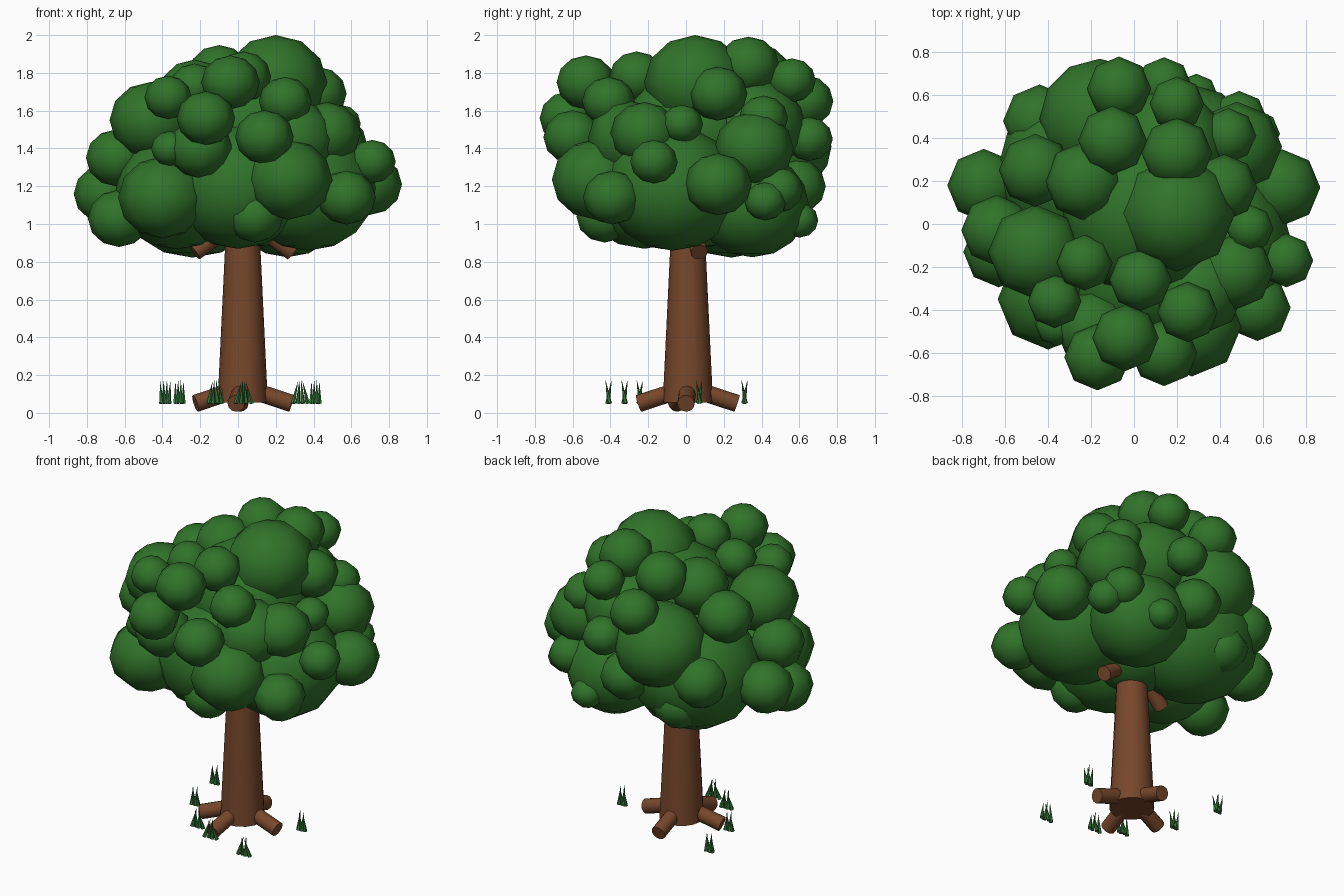
import bpy, math
from mathutils import Vector


def material(name, rgb):
    m = bpy.data.materials.new(name)
    m.diffuse_color = (*rgb, 1)
    return m


LEAF = material("leaf green", (0.03, 0.172, 0.023))
BARK = material("bark brown", (0.185, 0.063, 0.024))
GRASS = material("grass green", (0.036, 0.19, 0.042))


def finish(name, mat, smooth_angle):
    o = bpy.context.object
    o.name = name
    o.data.materials.append(mat)
    bpy.ops.object.shade_smooth_by_angle(angle=math.radians(smooth_angle))
    return o


def rod(name, a, b, r1, r2, mat, sides=12):
    a, b = Vector(a), Vector(b)
    d = b - a
    bpy.ops.mesh.primitive_cone_add(vertices=sides, radius1=r1, radius2=r2, depth=d.length,
                                    location=(a + b) / 2,
                                    rotation=d.to_track_quat('Z', 'Y').to_euler())
    return finish(name, mat, 50)


def blob(name, x, y, z, r, seg=8, rings=6):
    bpy.ops.mesh.primitive_uv_sphere_add(segments=seg, ring_count=rings, radius=r, location=(x, y, z))
    bpy.context.object.scale = (1, 1, 0.92)
    return finish(name, LEAF, 80)


# trunk
rod("trunk", (0.025, 0.01, 0.055), (0.025, 0.01, 1.2), 0.133, 0.078, BARK, 16)

# roots, one per side, sloping to the ground
for side, end in (("right", (0.285, 0.0, 0.05)), ("left", (-0.225, -0.05, 0.05)),
                  ("front", (-0.01, -0.25, 0.05)), ("back", (0.01, 0.27, 0.05))):
    rod("root_" + side, (0.025, 0.01, 0.135), end, 0.046, 0.046, BARK)

# branch stubs just under the crown
rod("branch_right", (0.06, 0.03, 1.02), (0.29, 0.07, 0.85), 0.046, 0.046, BARK)
rod("branch_left", (0.0, 0.03, 1.02), (-0.23, -0.02, 0.85), 0.046, 0.046, BARK)

# large leaf masses inside the crown
for i, b in enumerate([
    (-0.24, 0.24, 1.19, 0.40), (0.37, -0.07, 1.19, 0.36), (0.0, -0.22, 1.20, 0.36),
    (-0.16, 0.49, 1.41, 0.28), (0.26, 0.35, 1.10, 0.30), (0.05, 0.05, 1.50, 0.38),
    (-0.32, -0.12, 1.17, 0.33), (0.16, 0.36, 1.52, 0.27), (0.03, 0.04, 1.15, 0.31),
]):
    blob(f"crown_mass_{i}", *b, seg=12, rings=8)

# leaf clusters over the crown surface: top, front, left, right, back
TOP = [(0.20, 0.05, 1.75, 0.272), (-0.46, -0.13, 1.55, 0.22), (-0.23, 0.20, 1.70, 0.185),
       (-0.10, 0.39, 1.80, 0.16), (0.20, 0.33, 1.84, 0.165), (-0.23, -0.18, 1.73, 0.13),
       (0.03, -0.26, 1.78, 0.145), (-0.46, 0.25, 1.58, 0.17)]
FRONT = [(-0.04, -0.53, 1.75, 0.155), (-0.17, -0.62, 1.56, 0.155), (-0.37, -0.36, 1.67, 0.125),
         (0.25, -0.41, 1.65, 0.14), (0.14, -0.60, 1.46, 0.155), (0.27, -0.48, 1.235, 0.23),
         (-0.40, -0.35, 1.14, 0.235), (0.09, -0.43, 1.04, 0.15), (-0.2, -0.48, 1.40, 0.17),
         (-0.36, -0.47, 1.40, 0.10), (0.3, -0.3, 1.45, 0.22)]
LEFT = [(-0.70, 0.18, 1.16, 0.17), (-0.64, -0.03, 1.35, 0.165), (-0.63, -0.13, 1.03, 0.165),
        (-0.44, 0.48, 1.24, 0.17)]
RIGHT = [(0.69, 0.17, 1.21, 0.178), (0.71, -0.17, 1.33, 0.125), (0.47, -0.22, 1.48, 0.18),
         (0.575, -0.39, 1.14, 0.155), (0.48, 0.36, 1.40, 0.21), (0.42, 0.17, 1.69, 0.155),
         (0.54, -0.02, 1.53, 0.11), (0.44, 0.41, 1.56, 0.13), (0.57, 0.42, 1.12, 0.11)]
BACK = [(-0.07, 0.63, 1.65, 0.15), (0.20, 0.56, 1.76, 0.127), (0.14, 0.65, 1.45, 0.127),
        (0.49, 0.49, 1.18, 0.13), (0.29, 0.60, 1.02, 0.10), (0.02, 0.58, 1.20, 0.16),
        (-0.28, 0.47, 1.05, 0.16)]
for area, items in (("top", TOP), ("front", FRONT), ("left", LEFT), ("right", RIGHT), ("back", BACK)):
    for i, b in enumerate(items):
        blob(f"leaf_cluster_{area}_{i}", *b)

# grass tufts: x, y, base spacing, tip spacing
for t, (x, y, base, tip) in enumerate([
    (0.41, 0.07, 0.014, 0.014), (0.33, -0.41, 0.026, 0.008), (0.03, -0.325, 0.028, 0.007),
    (-0.12, -0.245, 0.024, 0.010), (-0.31, 0.0, 0.014, 0.014), (-0.385, 0.31, 0.013, 0.018),
]):
    for k in range(4):
        s, dy = k - 1.5, (-1) ** k * 0.016
        rod(f"grass_{t}_{k}", (x + s * base, y - dy * 0.3, 0.05),
            (x + s * tip, y + dy, 0.18 - 0.008 * abs(s)), 0.013, 0, GRASS, 6)
